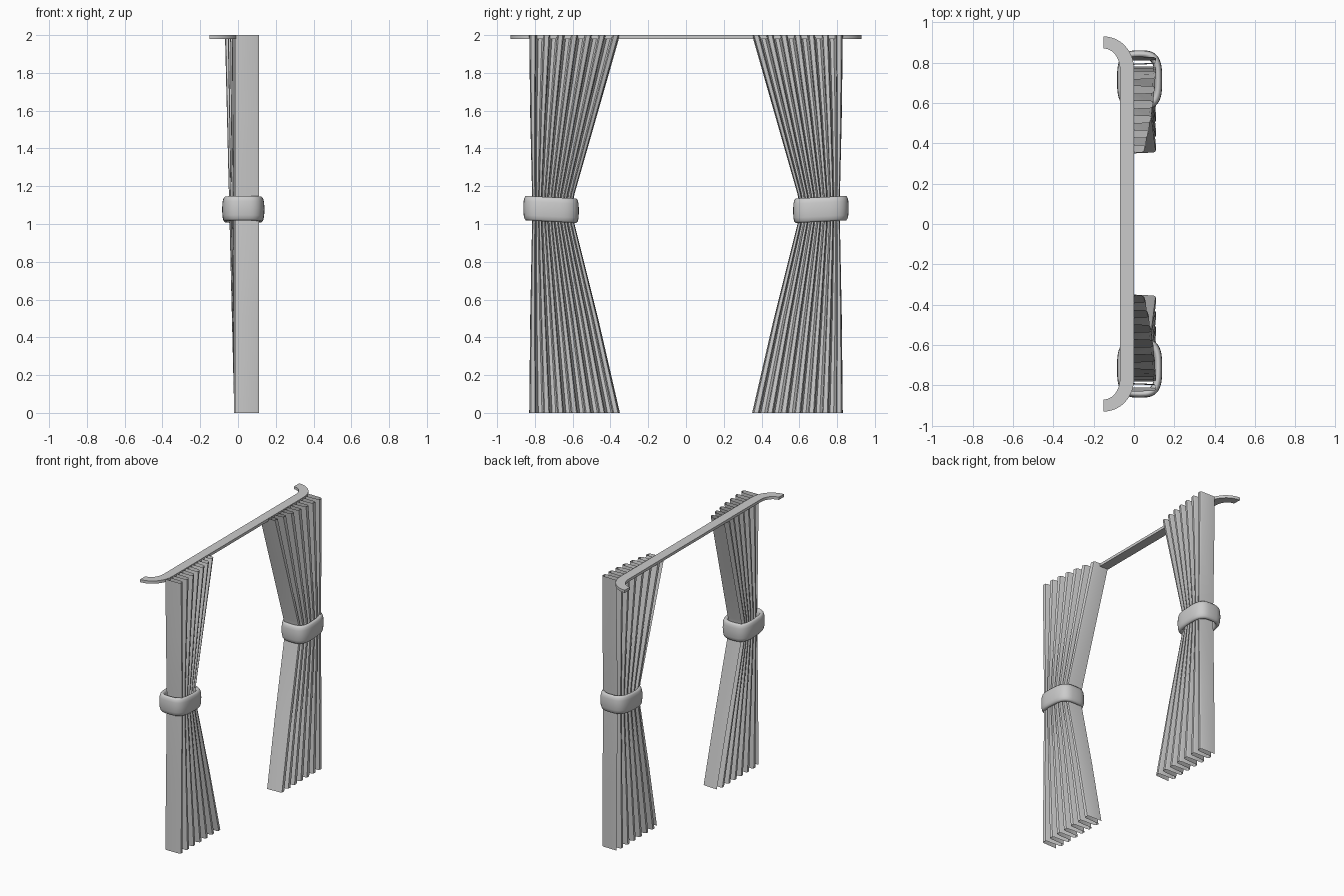
import bpy, bmesh, math

if "Cube" in bpy.data.objects:
    bpy.data.objects.remove(bpy.data.objects["Cube"])


def make_object(name, verts, faces, angle=40):
    mesh = bpy.data.meshes.new(name)
    mesh.from_pydata(verts, [], faces)
    bm = bmesh.new()
    bm.from_mesh(mesh)
    bmesh.ops.recalc_face_normals(bm, faces=bm.faces)
    bm.to_mesh(mesh)
    bm.free()
    ob = bpy.data.objects.new(name, mesh)
    bpy.context.collection.objects.link(ob)
    bpy.ops.object.select_all(action='DESELECT')
    ob.select_set(True)
    bpy.context.view_layer.objects.active = ob
    bpy.ops.object.shade_smooth_by_angle(angle=math.radians(angle))
    return ob


def grid_faces(rows, cols, wrap_rows=False, wrap_cols=False):
    faces = []
    for i in range(rows if wrap_rows else rows - 1):
        for j in range(cols if wrap_cols else cols - 1):
            a, b = (i + 1) % rows, (j + 1) % cols
            faces.append((i * cols + j, i * cols + b, a * cols + b, a * cols + j))
    return faces


def power(v, p):
    return math.copysign(abs(v) ** p, v)


# Rail: flat bar whose ends sweep back to the wall
def rail():
    n = 10
    half = []
    for i in range(n + 1):
        a = math.pi / 2 * i / n
        half.append(((-0.15 + 0.15 * math.cos(a), 0.77 + 0.16 * math.sin(a)),
                     (-0.15 + 0.08 * math.cos(a), 0.77 + 0.10 * math.sin(a))))
    path = half[::-1] + [((ox, -oy), (ix, -iy)) for (ox, oy), (ix, iy) in half]
    verts = []
    for (ox, oy), (ix, iy) in path:
        verts += [(ox, oy, 2.0), (ix, iy, 2.0), (ix, iy, 1.98), (ox, oy, 1.98)]
    faces = grid_faces(len(path), 4, wrap_cols=True)
    last = len(verts) - 4
    faces += [(0, 1, 2, 3), (last + 3, last + 2, last + 1, last)]
    make_object("curtain_rail", verts, faces)


# Curtain: pleated sheet gathered at the waist
FOLDS = 7
PLEAT = [(0.0, 0.06), (0.02, 0.9), (0.12, 1.0), (0.42, 0.98), (0.5, 0.9),
         (0.56, 0.1), (0.66, 0.0), (0.92, 0.0)]
LEVELS = [(0.0, 0.83, 0.35), (0.5, 0.825, 0.465), (1.0, 0.815, 0.59), (1.08, 0.81, 0.605),
          (1.16, 0.815, 0.59), (1.58, 0.825, 0.47), (2.0, 0.83, 0.35)]


def curtain(side, sign):
    profile = [((k + t) / (FOLDS - 0.44), d) for k in range(FOLDS) for t, d in PLEAT]
    profile = [p for p in profile if p[0] <= 1.0001]
    verts = []
    for z, outer, inner in LEVELS:
        for t, d in profile:
            x = -0.02 + 0.13 * d - 0.03 * z * t * t
            verts.append((x, sign * (outer + (inner - outer) * t), z))
    make_object(side + "_curtain", verts, grid_faces(len(LEVELS), len(profile)), 30)


# Tieback: soft rounded band around the waist
def tieback(side, sign):
    n, m = 40, 14
    verts = []
    for i in range(n):
        a = 2 * math.pi * i / n
        ca, sa = power(math.cos(a), 0.65), power(math.sin(a), 0.65)
        for j in range(m):
            b = 2 * math.pi * j / m
            r = 0.019 * power(math.cos(b), 0.8)
            h = 0.066 * power(math.sin(b), 0.7)
            x = 0.028 + (0.093 + r) * ca
            y = 0.714 + (0.128 + r) * sa
            verts.append((x, sign * y, 1.077 + h + 0.05 * (y - 0.714)))
    make_object(side + "_tieback", verts, grid_faces(n, m, True, True), 60)


rail()
for side, sign in (("left", -1), ("right", 1)):
    curtain(side, sign)
    tieback(side, sign)
